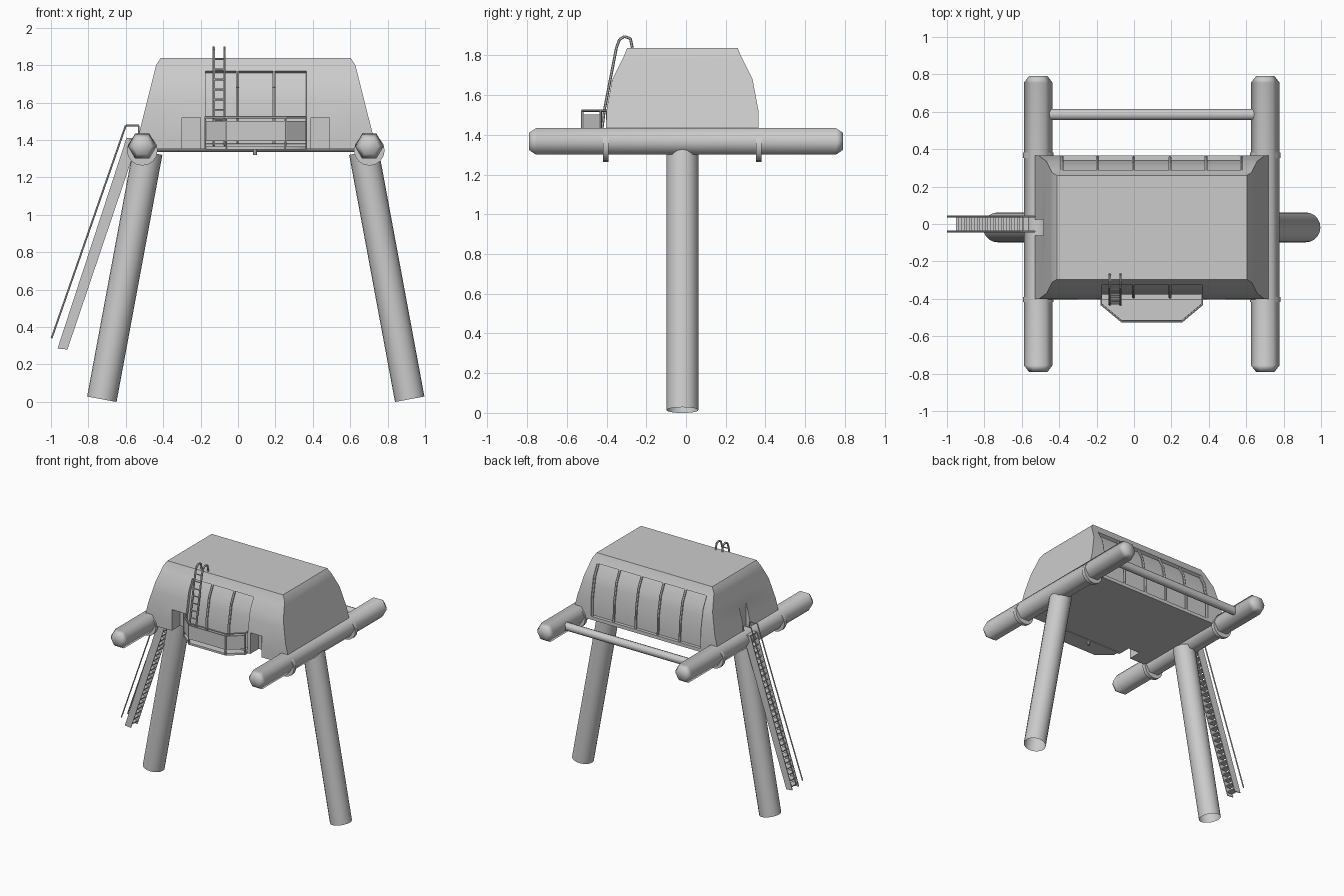
import bpy, bmesh, math
from mathutils import Vector, Matrix

cube = bpy.data.objects.get("Cube")
if cube:
    bpy.data.objects.remove(cube, do_unlink=True)

grey = bpy.data.materials.new("plain_grey")
grey.use_nodes = True
COLOR = (0.6, 0.6, 0.6, 1)
grey.diffuse_color = COLOR
grey.node_tree.nodes["Principled BSDF"].inputs["Base Color"].default_value = COLOR

CX, CY = 0.095, -0.018          # cabin centre
FLOOR = 1.353


def finish(name, bm, angle=40):
    mesh = bpy.data.meshes.new(name)
    bm.to_mesh(mesh)
    bm.free()
    mesh.materials.append(grey)
    obj = bpy.data.objects.new(name, mesh)
    bpy.context.collection.objects.link(obj)
    bpy.ops.object.select_all(action='DESELECT')
    obj.select_set(True)
    bpy.context.view_layer.objects.active = obj
    bpy.ops.object.shade_smooth_by_angle(angle=math.radians(angle))
    return obj


def rod(bm, a, b, r, sides=6, r2=None, caps=True, spin=0):
    a, b = Vector(a), Vector(b)
    turn = (b - a).to_track_quat('Z', 'Y').to_matrix().to_4x4()
    bmesh.ops.create_cone(bm, cap_ends=caps, segments=sides, radius1=r,
                          radius2=r if r2 is None else r2, depth=(b - a).length,
                          matrix=Matrix.Translation((a + b) / 2) @ turn @ Matrix.Rotation(spin, 4, 'Z'))


def path(bm, points, r, sides=6):
    for a, b in zip(points, points[1:]):
        rod(bm, a, b, r, sides)


def box(bm, lo, hi):
    lo, hi = Vector(lo), Vector(hi)
    return bmesh.ops.create_cube(bm, size=1, matrix=Matrix.Translation((lo + hi) / 2)
                                 @ Matrix.Diagonal((*(hi - lo), 1)))['verts']


def slab(bm, points, offset):
    face = bm.faces.new([bm.verts.new(p) for p in points])
    out = bmesh.ops.extrude_face_region(bm, geom=[face])['geom']
    bmesh.ops.translate(bm, vec=offset, verts=[v for v in out if isinstance(v, bmesh.types.BMVert)])
    bmesh.ops.recalc_face_normals(bm, faces=bm.faces)


def interp(z, table):
    for (z0, v0), (z1, v1) in zip(table, table[1:]):
        if z <= z1:
            return v0 + (v1 - v0) * (z - z0) / (z1 - z0)
    return table[-1][1]


def half_x(z):
    return interp(z, [(FLOOR, 0.645), (1.8, 0.533), (1.838, 0.508)])


def half_y(z):
    return interp(z, [(FLOOR, 0.385), (1.52, 0.383), (1.68, 0.353), (1.8, 0.293), (1.838, 0.278)])


# Cabin shell: walls, ends, roof and floor laid out on shared grid lines
ROWS = [FLOOR, 1.38, 1.41, 1.52, 1.62, 1.68, 1.77, 1.8, 1.838]
COLS = [-0.485, -0.395, -0.295, -0.27, 0.27, 0.295, 0.395, 0.485]
DOOR = 0.043
shell = bmesh.new()


def grid(cols, rows, point, keep=lambda c, r: True):
    for i in range(len(cols) - 1):
        for j in range(len(rows) - 1):
            if keep((cols[i] + cols[i + 1]) / 2, (rows[j] + rows[j + 1]) / 2):
                shell.faces.new([shell.verts.new(point(c, r)) for c, r in (
                    (cols[i], rows[j]), (cols[i + 1], rows[j]),
                    (cols[i + 1], rows[j + 1]), (cols[i], rows[j + 1]))])


def clip(value, limit):
    return max(-limit, min(limit, value))


def in_notch(u):
    return 0.295 < abs(u) < 0.395


wall_cols = [-1] + COLS + [1]
end_cols = [-1, -DOOR, DOOR, 1]
for side in (-1, 1):
    grid(wall_cols, ROWS,
         lambda u, z: (CX + clip(u, half_x(z)), CY + side * half_y(z), z),
         lambda u, z: side > 0 or not (in_notch(u) and z < 1.52))
    grid(end_cols, ROWS,
         lambda v, z: (CX + side * half_x(z), CY + clip(v, half_y(z)), z),
         lambda v, z: side > 0 or not (abs(v) < DOOR and 1.41 < z < 1.62))
for z, rows in ((1.838, end_cols), (FLOOR, [-1, -0.28, -DOOR, DOOR, 1])):
    grid(wall_cols, rows,
         lambda u, v: (CX + clip(u, half_x(z)), CY + clip(v, half_y(z)), z),
         lambda u, v: z > FLOOR or not (in_notch(u) and v < -0.28))

# Upright end doorway cut into the sloping end
back_x = CX - half_x(1.62)
sill = [(CX - half_x(1.41), CY + s * DOOR, 1.41) for s in (-1, 1)]
inner = [(back_x, CY + s * DOOR, 1.41) for s in (-1, 1)]
head = [(back_x, CY + s * DOOR, 1.62) for s in (-1, 1)]
for loop in ((sill[0], sill[1], inner[1], inner[0]), (inner[0], inner[1], head[1], head[0]),
             (sill[0], inner[0], head[0]), (sill[1], inner[1], head[1])):
    shell.faces.new([shell.verts.new(p) for p in loop])
bmesh.ops.remove_doubles(shell, verts=shell.verts, dist=0.0005)
bmesh.ops.recalc_face_normals(shell, faces=shell.faces)

# Sunken window bands, front and back
for side, width in ((-1, 0.27), (1, 0.485)):
    band = []
    for f in shell.faces:
        c = f.calc_center_median()
        if abs(c.x - CX) < width and side * (c.y - CY) > 0.29 and 1.38 < c.z < 1.77:
            band.append(f)
    bmesh.ops.inset_region(shell, faces=band, thickness=0.0005, depth=-0.025, use_even_offset=True)
finish("cabin_shell", shell, 30)

# Notch pockets beside the balcony
bm = bmesh.new()
for s in (-1, 1):
    xs = sorted((CX + s * 0.295, CX + s * 0.395))
    box(bm, (xs[0], CY - 0.385, FLOOR), (xs[1], CY - 0.28, 1.52))
open_sides = [f for f in bm.faces if f.normal.y < -0.5 or f.normal.z < -0.5]
bmesh.ops.delete(bm, geom=open_sides, context='FACES')
finish("notch_pockets", bm)

# Window bars
bm = bmesh.new()
for side, places in ((-1, (-0.097, 0.097)), (1, (-0.48, -0.29, -0.097, 0.097, 0.29, 0.48))):
    for u in places:
        path(bm, [(CX + u, CY + side * (half_y(z) - 0.012), z) for z in ROWS[1:7]], 0.009)
finish("window_bars", bm)

# Long side beams with tapered ends and clamps
for name, s in (("right", -1), ("left", 1)):
    x = CX + s * 0.607
    bm = bmesh.new()
    rod(bm, (x, -0.755, 1.367), (x, 0.755, 1.367), 0.077, 6, caps=False, spin=math.pi / 2)
    for e in (-1, 1):
        rod(bm, (x, e * 0.755, 1.367), (x, e * 0.79, 1.367), 0.077, 6, 0.05, spin=math.pi / 2)
    bmesh.ops.remove_doubles(bm, verts=bm.verts, dist=0.001)
    finish(name + "_beam", bm, 62)
    bm = bmesh.new()
    for y in (-0.403, 0.367):
        rod(bm, (x, y - 0.014, 1.345), (x, y + 0.014, 1.345), 0.082, 16)
    finish(name + "_beam_clamps", bm)
    # Splayed tubular leg, open at the foot
    bm = bmesh.new()
    rod(bm, (CX + s * 0.823, CY, 0.014), (CX + s * 0.578, CY, 1.335), 0.08, 20, caps=False)
    finish(name + "_leg", bm)

# Rear cross tube
bm = bmesh.new()
rod(bm, (CX - 0.55, 0.585, 1.367), (CX + 0.55, 0.585, 1.367), 0.031, 10)
for s in (-1, 1):
    rod(bm, (CX + s * 0.55, 0.585, 1.367), (CX + s * 0.6, 0.585, 1.367), 0.031, 10, 0.012)
finish("rear_cross_tube", bm)

# Balcony deck, panels and rails
outline = [(-0.27, -0.385), (-0.27, -0.43), (-0.16, -0.522),
           (0.16, -0.522), (0.27, -0.43), (0.27, -0.385)]
outline = [(CX + u, y) for u, y in outline]
bm = bmesh.new()
slab(bm, [(x, y, FLOOR - 0.004) for x, y in outline], (0, 0, 0.016))
finish("balcony_deck", bm)
panels, rails = bmesh.new(), bmesh.new()
for i, (a, b) in enumerate(zip(outline, outline[1:])):
    lower, upper = 1.395, 1.522
    path(rails, [(*a, FLOOR), (*a, upper), (*b, upper), (*b, FLOOR)], 0.006)
    if 0 < i < 4:
        slab(panels, [(*a, lower), (*b, lower), (*b, 1.503), (*a, 1.503)], (0, 0.008, 0))
finish("balcony_panels", panels)
finish("balcony_rails", rails)

# Hooped roof ladder
bm = bmesh.new()
hoop = [(-0.43, 1.37), (-0.41, 1.53), (-0.35, 1.84), (-0.335, 1.88),
        (-0.31, 1.895), (-0.28, 1.885), (-0.27, 1.835)]
for x in (-0.13, -0.072):
    path(bm, [(x, y, z) for y, z in hoop], 0.007)
for i in range(9):
    z = 1.4 + i * 0.054
    y = interp(z, [(q, p) for p, q in hoop[:4]])
    rod(bm, (-0.13, y, z), (-0.072, y, z), 0.005)
finish("roof_ladder", bm)

# Access stair: stringers, treads and handrails
profile = [(-0.965, 0.285), (-0.912, 0.28), (-0.545, 1.365), (-0.595, 1.415)]
stringers, treads, handrails = bmesh.new(), bmesh.new(), bmesh.new()
for y in (-0.043, 0.037):
    slab(stringers, [(x, y, z) for x, z in profile], (0, 0.006, 0))
    path(handrails, [(-0.997, y + 0.003, 0.34), (-0.6, y + 0.003, 1.478),
                     (-0.53, y + 0.003, 1.478), (-0.53, y + 0.003, 1.4)], 0.005)
STEPS = 26
for i in range(STEPS):
    t = (i + 0.5) / STEPS
    x, z = -0.938 + t * 0.37, 0.285 + t * 1.1
    box(treads, (x - 0.022, -0.04, z - 0.004), (x + 0.022, 0.04, z + 0.004))
box(treads, (-0.59, -0.043, 1.4), (-0.5, 0.043, 1.412))
finish("stair_stringers", stringers)
finish("stair_treads", treads)
finish("stair_handrails", handrails)

# Small drain under the balcony
bm = bmesh.new()
rod(bm, (CX - 0.005, -0.4, 1.32), (CX - 0.005, -0.4, FLOOR), 0.011, 8)
finish("drain_stub", bm)
